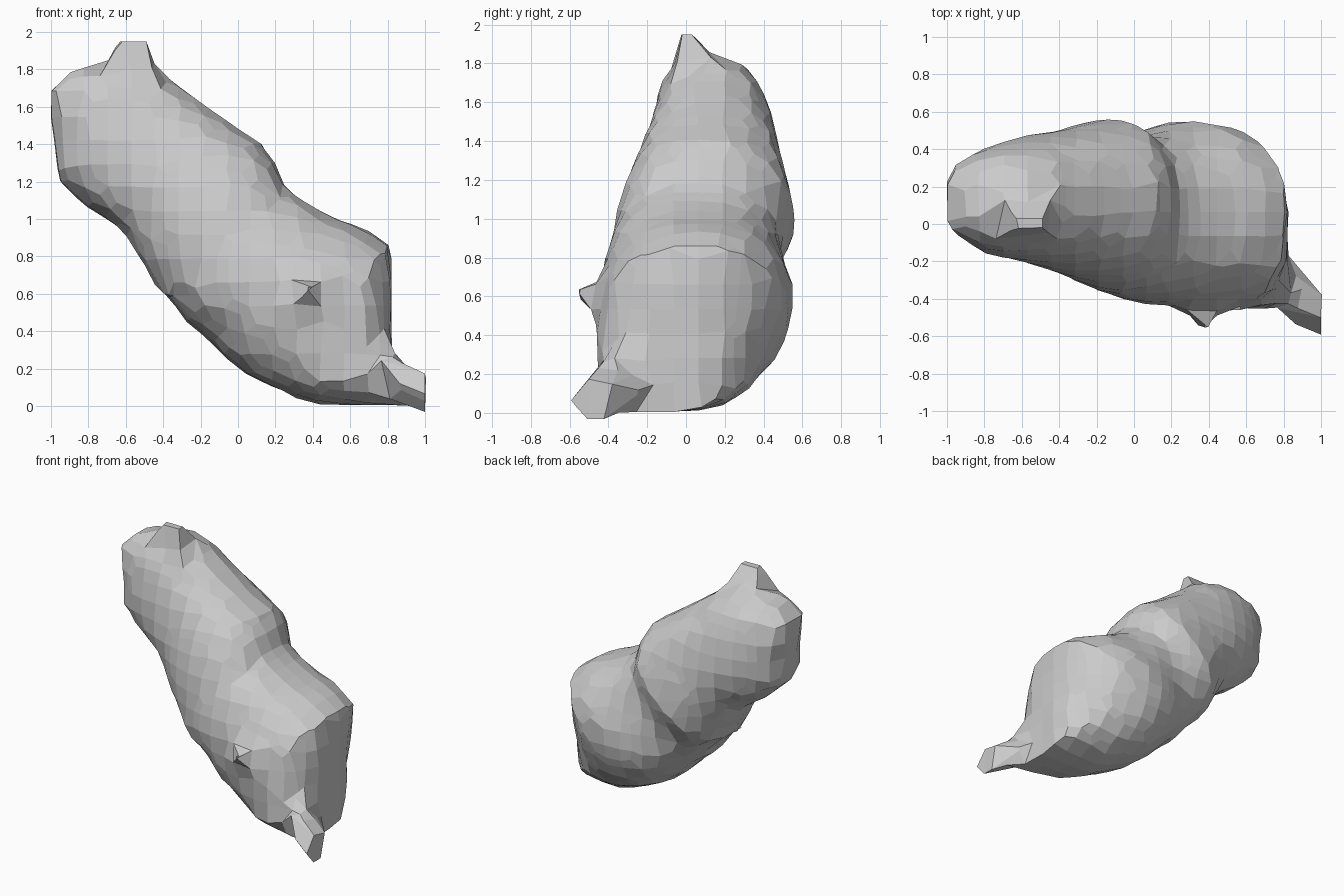
import bpy, bmesh, math
from mathutils import Vector, noise

if "Cube" in bpy.data.objects:
    bpy.data.objects.remove(bpy.data.objects["Cube"])

SIDES = 24

# Slanted body slices: s = x - z along the axis, t = x + z across it
# (s, t low, t high, y front, y back)
SLICES = [
    (-2.68, 0.64, 0.90, 0.00, 0.20),
    (-2.58, 0.55, 1.03, -0.06, 0.31),
    (-2.40, 0.44, 1.25, -0.13, 0.39),
    (-2.17, 0.25, 1.37, -0.17, 0.43),
    (-1.95, 0.25, 1.40, -0.20, 0.46),
    (-1.59, 0.32, 1.46, -0.26, 0.50),
    (-1.28, 0.26, 1.52, -0.32, 0.54),
    (-1.12, 0.21, 1.51, -0.35, 0.56),
    (-0.92, 0.20, 1.43, -0.38, 0.50),
    (-0.74, 0.17, 1.45, -0.41, 0.48),
    (-0.50, 0.20, 1.53, -0.43, 0.53),
    (-0.30, 0.19, 1.61, -0.45, 0.56),
    (-0.05, 0.23, 1.67, -0.46, 0.53),
    (0.15, 0.31, 1.50, -0.46, 0.45),
    (0.35, 0.38, 1.29, -0.46, 0.36),
    (0.55, 0.57, 1.14, -0.44, 0.27),
    (0.78, 0.79, 0.94, -0.38, 0.10),
]


def power(v, e):
    return math.copysign(abs(v) ** e, v)


def add_loft(bm, rings):
    """Closed tube through equal-length rings of points."""
    part = bmesh.new()
    vs = [[part.verts.new(p) for p in r] for r in rings]
    n = len(rings[0])
    for a, b in zip(vs, vs[1:]):
        for i in range(n):
            j = (i + 1) % n
            part.faces.new((a[i], a[j], b[j], b[i]))
    part.faces.new(vs[0])
    part.faces.new(vs[-1])
    bmesh.ops.recalc_face_normals(part, faces=part.faces)
    me = bpy.data.meshes.new("part")
    part.to_mesh(me)
    part.free()
    bm.from_mesh(me)
    bpy.data.meshes.remove(me)


bm = bmesh.new()

# Lumpy two-lobed body, rounder on top of the lower lobe
rings = []
for s, lo, hi, y0, y1 in SLICES:
    ring = []
    for i in range(SIDES):
        a = 2 * math.pi * i / SIDES
        c = math.cos(a)
        e = 1.0 if s > -0.6 and c > 0 else 0.88
        t = (lo + hi) / 2 + (hi - lo) / 2 * power(c, e)
        y = (y0 + y1) / 2 + (y1 - y0) / 2 * power(math.sin(a), 0.88)
        p = Vector(((s + t) / 2, y, (t - s) / 2))
        p += noise.noise_vector(p * 4) * 0.015
        p.x = max(-1.0, min(p.x, 0.82))
        p.z = max(p.z, 0.005)
        ring.append(p)
    rings.append(ring)
add_loft(bm, rings)

# Hexagonal stub flaring into the lower end
HEX = [(-0.57, 0.09), (-0.50, 0.19), (-0.38, 0.19),
       (-0.29, 0.09), (-0.37, 0.0), (-0.50, 0.0)]


def hex_ring(x, cy, cz, k):
    return [(x, cy + (y + 0.42) * k, max(0.0, cz + (z - 0.09) * k)) for y, z in HEX]


add_loft(bm, [hex_ring(0.62, -0.25, 0.22, 1.1), hex_ring(0.80, -0.27, 0.20, 1.4),
              hex_ring(0.88, -0.38, 0.11, 1.1), hex_ring(1.0, -0.42, 0.095, 1.02)])


# Pointed crest on the upper end
def rect(x0, x1, y0, y1, z0, z1):
    return [(x0, y0, z0), (x1, y0, z1), (x1, y1, z1), (x0, y1, z0)]


add_loft(bm, [rect(-0.80, -0.36, -0.08, 0.30, 1.62, 1.58),
              rect(-0.73, -0.43, -0.07, 0.20, 1.79, 1.77),
              rect(-0.63, -0.49, -0.02, 0.03, 1.95, 1.95)])


# Small pointed warts
def wart(base, tip, r):
    base, tip = Vector(base), Vector(tip)
    q = (tip - base).to_track_quat('Z', 'Y')
    ring = [base + q @ Vector((r * math.cos(i * math.pi / 2), r * math.sin(i * math.pi / 2), 0))
            for i in range(4)]
    add_loft(bm, [ring, [tip + (p - base) * 0.1 for p in ring]])


wart((0.37, -0.38, 0.59), (0.37, -0.56, 0.59), 0.2)
wart((-0.25, -0.1, 0.67), (-0.43, -0.12, 0.62), 0.17)

# Fuse everything, then re-facet it on a coarse grid
me = bpy.data.meshes.new("lumpy_root")
bm.to_mesh(me)
bm.free()
root = bpy.data.objects.new("lumpy_root", me)
bpy.context.collection.objects.link(root)
fuse = root.modifiers.new("fuse", 'REMESH')
fuse.mode = 'VOXEL'
fuse.voxel_size = 0.025
facet = root.modifiers.new("facet", 'REMESH')
facet.mode = 'SHARP'
facet.octree_depth = 4
facet.scale = 0.99
facet.sharpness = 1.0
facet.use_smooth_shade = False
